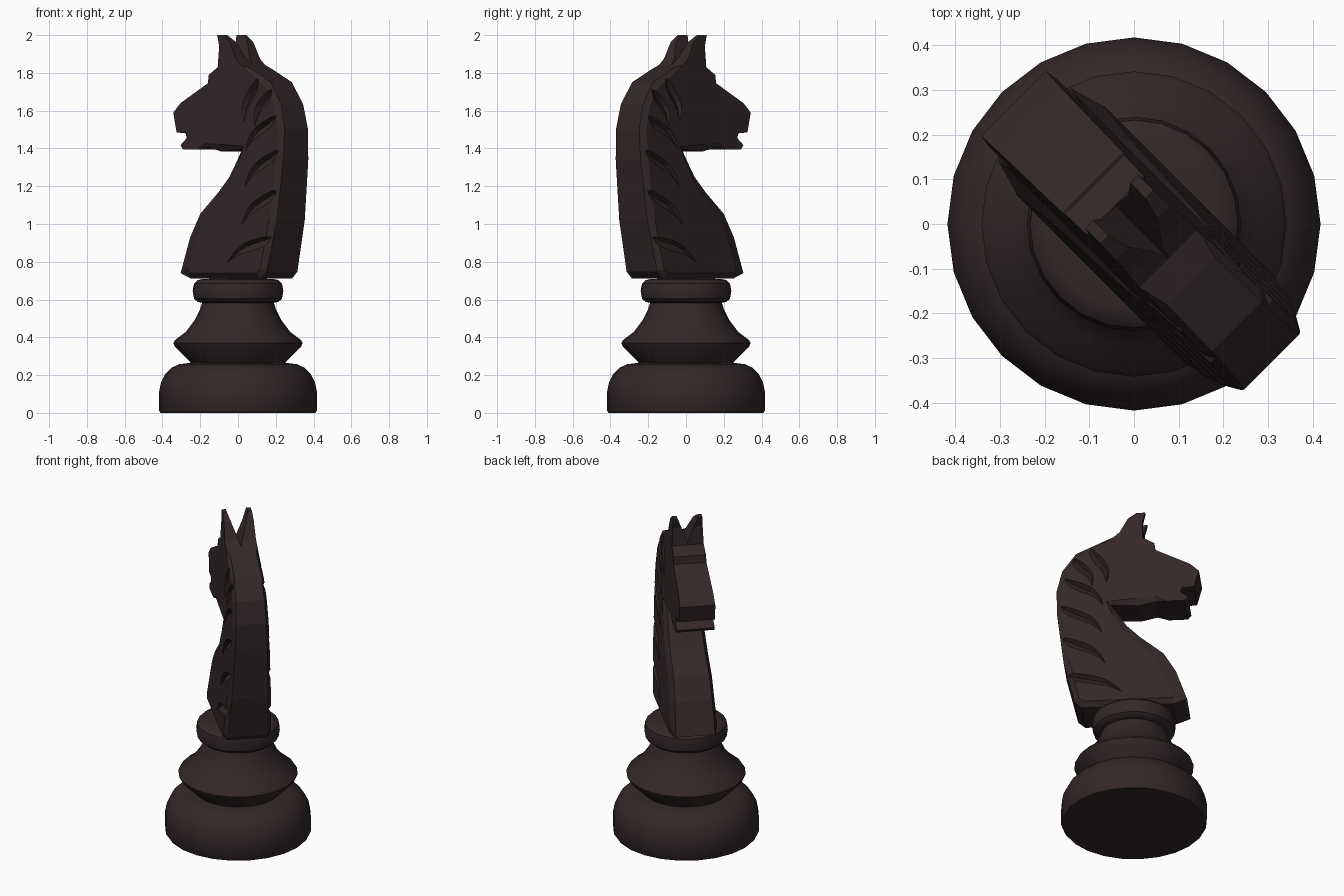
import bpy, bmesh, math

if "Cube" in bpy.data.objects:
    bpy.data.objects.remove(bpy.data.objects["Cube"])

wood = bpy.data.materials.new("dark brown wood")
wood.diffuse_color = (0.033, 0.021, 0.021, 1)
wood.use_nodes = True
wood.node_tree.nodes["Principled BSDF"].inputs["Base Color"].default_value = wood.diffuse_color
S = math.sqrt(0.5)


def place(u, v, z):
    # u = toward the nose, v = across the head; the head is turned 45 degrees
    return ((v - u) * S, (u + v) * S, z)


def half(z):
    # half thickness of the carving, thinning upwards
    return 0.14 - (z - 0.74) * 0.044


def finish(bm, name):
    bmesh.ops.recalc_face_normals(bm, faces=bm.faces)
    me = bpy.data.meshes.new(name)
    bm.to_mesh(me)
    bm.free()
    me.materials.append(wood)
    ob = bpy.data.objects.new(name, me)
    bpy.context.collection.objects.link(ob)
    return ob


def lathe(name, prof, n=24):
    bm = bmesh.new()
    rings = [[bm.verts.new((r * math.cos(2 * math.pi * i / n), r * math.sin(2 * math.pi * i / n), z))
              for i in range(n)] for r, z in prof]
    for a, b in zip(rings, rings[1:]):
        for i in range(n):
            j = (i + 1) % n
            bm.faces.new((a[i], a[j], b[j], b[i]))
    bm.faces.new(rings[0])
    bm.faces.new(rings[-1])
    ob = finish(bm, name)
    bpy.ops.object.select_all(action='DESELECT')
    ob.select_set(True)
    bpy.context.view_layer.objects.active = ob
    bpy.ops.object.shade_smooth_by_angle(angle=math.radians(35))
    return ob


# Turned base, collar and ring
lathe("base", [(0.41, 0), (0.418, 0.012), (0.418, 0.11), (0.408, 0.16), (0.385, 0.205),
               (0.35, 0.24), (0.31, 0.258), (0.26, 0.264)])
lathe("collar", [(0.24, 0.255), (0.335, 0.352), (0.342, 0.37), (0.332, 0.387), (0.275, 0.43),
                 (0.23, 0.49), (0.2, 0.55), (0.185, 0.6)])
lathe("ring", [(0.19, 0.583), (0.215, 0.588), (0.233, 0.605), (0.24, 0.645), (0.233, 0.685),
               (0.215, 0.702), (0.19, 0.708), (0.12, 0.712)])

# Horse outline: u, z, width of the edge chamfer
outline = [
    (-0.29, 0.712, 0.03), (0.24, 0.712, 0.03), (0.315, 0.74, 0.09), (0.25, 0.93, 0.075),
    (0.178, 1.055, 0.06), (0.048, 1.167, 0.05), (-0.033, 1.25, 0.04), (-0.09, 1.34, 0.03),
    (-0.125, 1.395, 0.03), (0.03, 1.383, 0.04), (0.13, 1.405, 0.025), (0.19, 1.395, 0),
    (0.30, 1.395, 0), (0.32, 1.418, 0), (0.275, 1.455, 0), (0.285, 1.48, 0), (0.353, 1.485, 0),
    (0.382, 1.59, 0), (0.33, 1.64, 0), (0.13, 1.745, 0), (0.125, 1.79, 0), (0.06, 1.83, 0),
    (0.054, 1.94, 0), (0.071, 2.0, 0), (0.022, 2.0, 0), (-0.027, 1.965, 0), (-0.075, 1.875, 0),
    (-0.11, 1.842, 0), (-0.18, 1.82, 0.02), (-0.325, 1.75, 0.035), (-0.405, 1.635, 0.035),
    (-0.437, 1.5, 0.035), (-0.433, 1.34, 0.035), (-0.395, 1.02, 0.035), (-0.33, 0.748, 0.03)]

bm = bmesh.new()
n = len(outline)
outer, inner = {-1: [], 1: []}, {-1: [], 1: []}
for i, (u, z, d) in enumerate(outline):
    (au, az, _), (bu, bz, _) = outline[i - 1], outline[(i + 1) % n]
    la, lb = math.hypot(u - au, z - az), math.hypot(bu - u, bz - z)
    tu, tz = (u - au) / la + (bu - u) / lb, (z - az) / la + (bz - z) / lb
    l = math.hypot(tu, tz)
    iu, iz = u - tz / l * d, z + tu / l * d
    for s in (-1, 1):
        o = bm.verts.new(place(u, s * half(z) * (0.82 if d else 1), z))
        outer[s].append(o)
        inner[s].append(bm.verts.new(place(iu, s * half(iz), iz)) if d else o)
for i in range(n):
    j = (i + 1) % n
    bm.faces.new((outer[-1][i], outer[-1][j], outer[1][j], outer[1][i]))
    for s in (-1, 1):
        quad = list(dict.fromkeys((outer[s][i], outer[s][j], inner[s][j], inner[s][i])))
        if len(quad) > 2:
            bm.faces.new(quad)
for s in (-1, 1):
    bm.faces.new(inner[s])
horse = finish(bm, "horse_head")

# Cutter: V notch between the ears
bm = bmesh.new()
ends = [[bm.verts.new(place(u, v, z)) for v, z in ((0, 1.842), (0.07, 2.03), (-0.07, 2.03))]
        for u in (-0.25, 0.25)]
for i in range(3):
    j = (i + 1) % 3
    bm.faces.new((ends[0][i], ends[0][j], ends[1][j], ends[1][i]))
for e in ends:
    bm.faces.new(e)
notch = finish(bm, "ear_notch_cutter")

# Cutter: leaf shaped mane grooves on both sides (root x, z, tip x, z as seen from the front)
strands = [(0.205, 0.94, -0.07, 0.775), (0.22, 1.19, 0.01, 0.975), (0.225, 1.4, 0.03, 1.18),
           (0.21, 1.58, 0.035, 1.37), (0.185, 1.73, 0.09, 1.5), (0.11, 1.785, 0.035, 1.52)]
bm = bmesh.new()
K = 7
for x0, z0, x1, z1 in strands:
    u0, u1 = -x0 / S - half(z0), -x1 / S - half(z1)
    l = math.hypot(u1 - u0, z1 - z0)
    nu, nz = -(z1 - z0) / l, (u1 - u0) / l
    for s in (-1, 1):
        secs = []
        for k in range(K + 1):
            t = k / K
            bow = 0.025 * math.sin(math.pi * t) - 0.012 * math.sin(2 * math.pi * t)
            w = 0.034 * math.sin(math.pi * t ** 0.75)
            cu, cz = u0 + (u1 - u0) * t + nu * bow, z0 + (z1 - z0) * t + nz * bow
            if k in (0, K):
                secs.append([bm.verts.new(place(cu, s * (half(cz) + 0.006), cz))] * 3)
                continue
            sec = []
            for off, dep in ((w, 0.006), (0.45 * w, -0.9 * w), (-w, 0.006)):
                uu, zz = cu + nu * off, cz + nz * off
                sec.append(bm.verts.new(place(uu, s * (half(zz) + dep), zz)))
            secs.append(sec)
        for a, b in zip(secs, secs[1:]):
            for i in range(3):
                j = (i + 1) % 3
                bm.faces.new(list(dict.fromkeys((a[i], a[j], b[j], b[i]))))
mane = finish(bm, "mane_groove_cutter")

# Carve the horse, then drop the cutters
bpy.ops.object.select_all(action='DESELECT')
bpy.context.view_layer.objects.active = horse
horse.select_set(True)
for cutter in (notch, mane):
    cutter.hide_render = True
    m = horse.modifiers.new("carve", 'BOOLEAN')
    m.operation = 'DIFFERENCE'
    m.solver = 'EXACT'
    m.object = cutter
    bpy.ops.object.modifier_apply(modifier=m.name)
    bpy.data.objects.remove(cutter)
